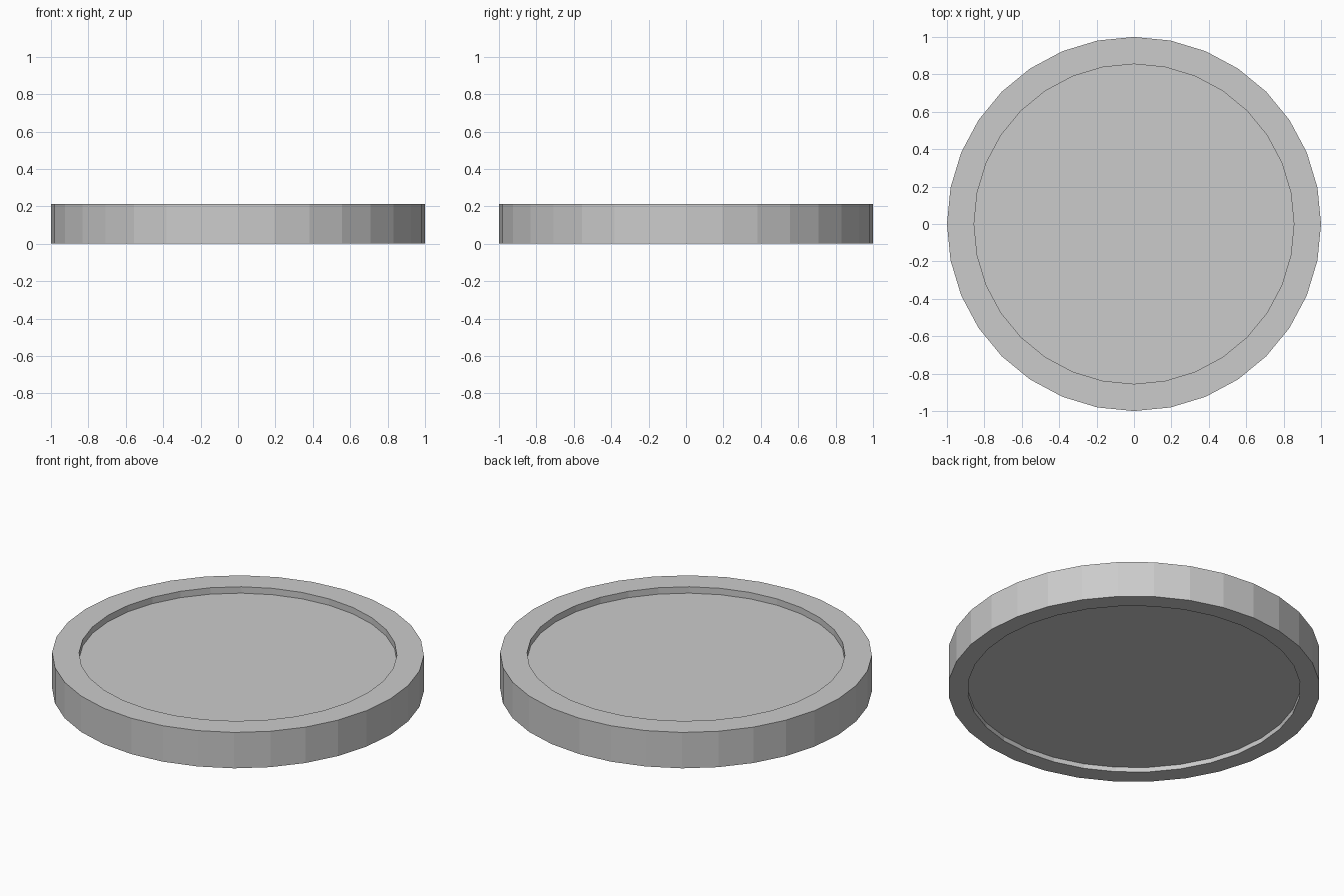
import bpy, bmesh
from math import sin, cos, tau

if "Cube" in bpy.data.objects:
    bpy.data.objects.remove(bpy.data.objects["Cube"])

SIDES = 32
# (radius, z) profile from the underside floor, round the rim, to the top floor
PROFILE = [(0.895, 0.028), (0.895, 0.0), (1.0, 0.0),
           (1.0, 0.213), (0.855, 0.213), (0.855, 0.175)]

bm = bmesh.new()
rings = [[bm.verts.new((r * cos(tau * i / SIDES), r * sin(tau * i / SIDES), z))
          for i in range(SIDES)] for r, z in PROFILE]

# Rim walls
for a, b in zip(rings, rings[1:]):
    for i in range(SIDES):
        j = (i + 1) % SIDES
        bm.faces.new((a[i], a[j], b[j], b[i]))

# Recessed floors, underside and top
bm.faces.new(rings[0][::-1])
bm.faces.new(rings[-1])
bmesh.ops.recalc_face_normals(bm, faces=bm.faces)

mesh = bpy.data.meshes.new("round_base")
bm.to_mesh(mesh)
bm.free()
base = bpy.data.objects.new("round_base", mesh)
bpy.context.collection.objects.link(base)
